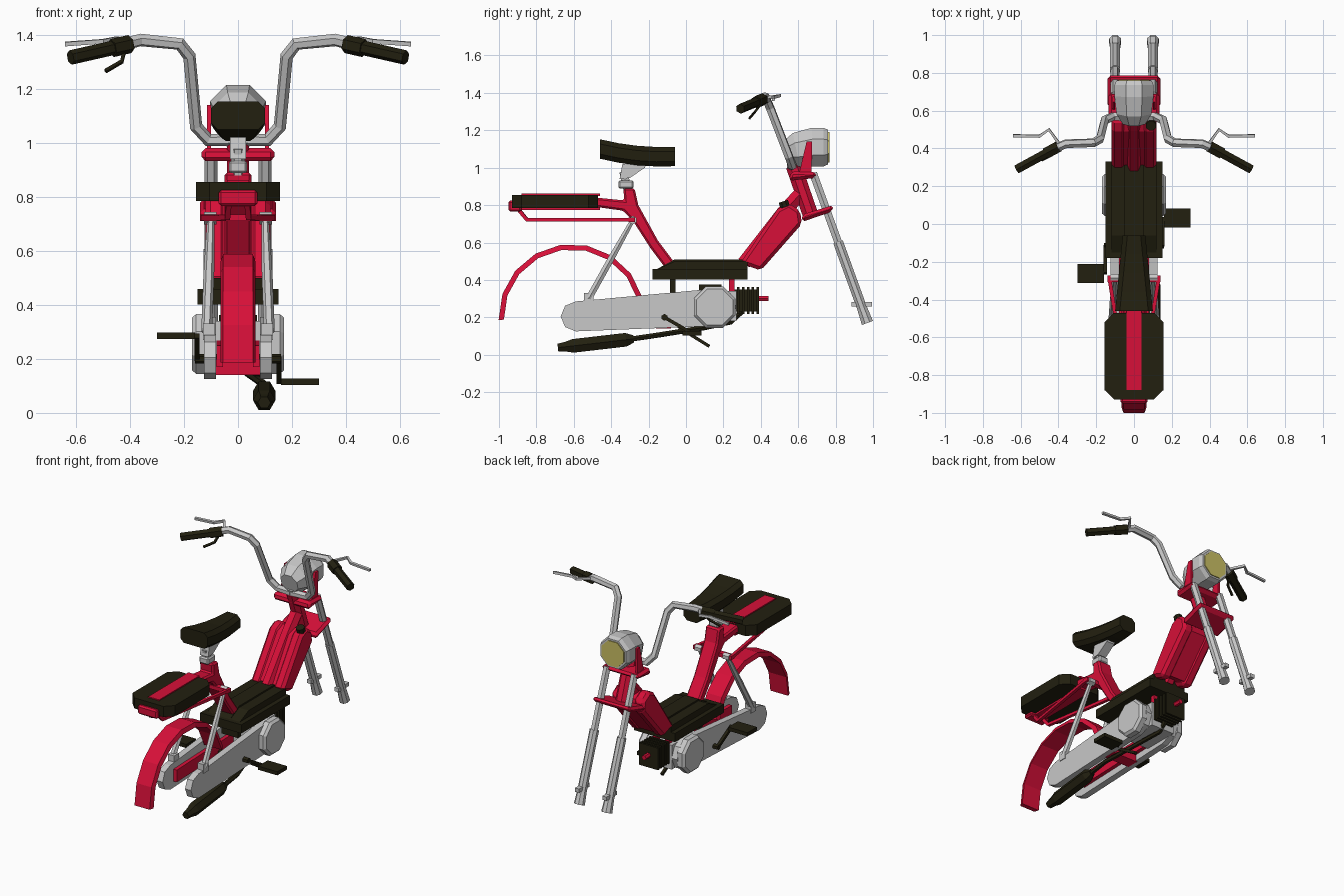
import bpy, bmesh, math
from mathutils import Vector

cube = bpy.data.objects.get("Cube")
if cube:
    bpy.data.objects.remove(cube, do_unlink=True)


def material(name, *rgb):
    mat = bpy.data.materials.new(name)
    mat.use_nodes = True
    mat.diffuse_color = (*rgb, 1)
    mat.node_tree.nodes["Principled BSDF"].inputs["Base Color"].default_value = (*rgb, 1)
    return mat


RED = material("red paint", .68, .005, .04)
GREY = material("light grey metal", .58, .58, .58)
DARK = material("dark rubber", .016, .014, .005)
LENS = material("yellow lens", .6, .53, .13)


def loft(name, rings, mat, mirror=False, bevel=0):
    """Skin between equal-sized rings of points, with both ends capped."""
    bm = bmesh.new()
    loops = [[bm.verts.new(point) for point in ring] for ring in rings]
    for a, b in zip(loops, loops[1:]):
        for i in range(len(a)):
            bm.faces.new((a[i - 1], a[i], b[i], b[i - 1]))
    bm.faces.new(loops[0])
    bm.faces.new(loops[-1])
    bmesh.ops.recalc_face_normals(bm, faces=bm.faces)
    mesh = bpy.data.meshes.new(name)
    bm.to_mesh(mesh)
    bm.free()
    mesh.materials.append(mat)
    part = bpy.data.objects.new(name, mesh)
    bpy.context.collection.objects.link(part)
    if bevel:
        chamfer = part.modifiers.new("chamfer", 'BEVEL')
        chamfer.width, chamfer.segments = bevel, 1
    if mirror:
        part.modifiers.new("mirror", 'MIRROR')


def plate(name, profile, inner, outer, mat, **options):
    """Side profile of (y, z) points extruded across x."""
    loft(name, [[(x, y, z) for y, z in profile] for x in (inner, outer)], mat, **options)


def rectangle(y, z, length, height):
    return [(y + a * length / 2, z + b * height / 2) for a, b in ((-1, -1), (1, -1), (1, 1), (-1, 1))]


def box(name, half_width, y, z, length, height, mat, **options):
    plate(name, rectangle(y, z, length, height), -half_width, half_width, mat, **options)


def tube(name, path, radii, mat, sides=6, **options):
    """Faceted tube along a path; radii is one value or one per point."""
    points = [Vector(p) for p in path]
    if not isinstance(radii, list):
        radii = [radii] * len(points)
    across, rings = None, []
    for i, (point, radius) in enumerate(zip(points, radii)):
        before, after = points[max(i - 1, 0)], points[min(i + 1, len(points) - 1)]
        tangent = ((point - before).normalized() + (after - point).normalized()).normalized()
        if across is None:
            across = tangent.cross(Vector((0, 0, 1) if abs(tangent.x) > .8 else (1, 0, 0)))
        across = (across - tangent * across.dot(tangent)).normalized()
        other = tangent.cross(across)
        angles = [math.tau * (k + .5) / sides for k in range(sides)]
        rings.append([point + radius * (across * math.cos(a) + other * math.sin(a)) for a in angles])
    loft(name, rings, mat, **options)


def arc(y, z, radius, start, end, steps):
    angles = [math.radians(start + (end - start) * i / steps) for i in range(steps + 1)]
    return [(y + radius * math.cos(a), z + radius * math.sin(a)) for a in angles]


def cut_rectangle(w, h, cut):
    """Rectangle of half sizes w and h with its corners cut off."""
    quarter = [(w, h - cut), (w - cut, h)]
    right = [(a, -b) for a, b in reversed(quarter)] + quarter
    return right + [(-a, b) for a, b in reversed(right)]


def fork(t, x=.1):
    """Point on the raked fork line, from the clamp (0) to the axle (1)."""
    return Vector((x, .68 + .29 * t, .97 - .8 * t))


# Handlebar, grips and levers
tube("handlebar", [(0, .56, 1.01), (.11, .57, 1.01), (.155, .55, 1.06), (.18, .45, 1.32),
                   (.215, .43, 1.365), (.36, .425, 1.38), (.46, .38, 1.355)], .024, GREY, mirror=True)
grip_start, grip_end = Vector((.4, .41, 1.365)), Vector((.62, .29, 1.315))
tube("grip", [grip_start, grip_end], .027, DARK, mirror=True)
tube("lever_mount", [grip_start, grip_start.lerp(grip_end, .3)], .034, DARK, mirror=True)
tube("brake_lever", [(.4, .43, 1.375), (.45, .5, 1.385), (.5, .465, 1.375), (.64, .467, 1.365)],
     .011, GREY, sides=4, mirror=True)
tube("choke_lever", [(-.42, .4, 1.34), (-.43, .37, 1.3), (-.49, .34, 1.265)], .009, DARK, sides=4)

# Headlight
tube("headlight_shell", [(0, .535, 1.08), (0, .59, 1.095), (0, .68, 1.11), (0, .735, 1.11), (0, .76, 1.11)],
     [.065, .1, .112, .112, .1], GREY, sides=8)
tube("headlight_lens", [(0, .75, 1.11), (0, .766, 1.11)], .088, LENS, sides=8)
plate("headlight_bracket", [(.6, .95), (.67, .95), (.675, 1.14), (.645, 1.14)], .1, .115, RED, mirror=True)

# Steering head, clamps and fork
tube("steering_head", [(0, .665, .75), (0, .575, 1.01)], .045, RED, sides=8)
tube("handlebar_stem", [(0, .59, .97), (0, .565, 1.04)], .032, GREY)
plate("upper_fork_clamp", [(.55, .93), (.69, .945), (.7, .975), (.56, .98)], -.135, .135, RED, bevel=.015)
plate("lower_fork_crown", [(.62, .71), (.78, .765), (.79, .8), (.62, .75)], -.14, .14, RED, bevel=.015)
tube("fork_upper_tube", [fork(0), fork(.5)], .024, GREY, mirror=True)
tube("fork_lower_leg", [fork(.46), fork(.9), fork(1)], [.029, .029, .034], GREY, sides=8, mirror=True)
plate("axle_lug", rectangle(.94, .27, .11, .025), .085, .115, GREY, mirror=True)

# Fuel tank: two lobes either side of a slightly smaller core
tank = [(.29, .49), (.4, .45), (.62, .7), (.61, .77), (.55, .81), (.49, .78)]
middle = sum((Vector(p) for p in tank), Vector((0, 0))) / len(tank)
plate("tank_lobe", tank, .045, .12, RED, mirror=True, bevel=.018)
plate("tank_core", [middle.lerp(Vector(p), .9) for p in tank], -.06, .06, RED)
tube("frame_spine", [(0, .31, .49), (0, .52, .76), (0, .61, .86)], .042, RED)
tube("fuel_cap", [(.09, .53, .79), (.09, .52, .82)], .028, DARK, sides=8)

# Footboard with a raised, ribbed centre
box("footboard", .15, .075, .43, .51, .057, DARK)
for name, half_width, top in (("footboard_hump", .05, .51), ("footboard_shoulders", .12, .5)):
    plate(name, [(-.17, .45), (.33, .45), (.33, top), (-.06, top)], -half_width, half_width, DARK)

# Seat tube and saddle
plate("seat_tube", [(-.335, .89), (-.275, .89), (-.255, .8), (-.15, .61), (-.06, .49), (0, .45), (-.1, .45),
                    (-.19, .57), (-.28, .71), (-.335, .77), (-.48, .79), (-.48, .84), (-.33, .825)],
      -.05, .05, RED, bevel=.01)
tube("seat_post", [(0, -.31, .87), (0, -.335, .98)], .025, GREY)
box("seat_clamp", .034, -.32, .91, .08, .045, GREY, bevel=.008)
plate("saddle_bracket", [(-.355, .94), (-.3, .945), (-.22, 1), (-.21, 1.03), (-.34, 1.02)], -.03, .03, GREY)
saddle_sections = []
for t in (0, .25, .5, .75, 1):
    section = cut_rectangle(.1 - .04 * t, .052, .025)
    saddle_sections.append([(x, .4 * t - .46, 1.1 - .1 * t + .06 * t * t + z) for x, z in section])
loft("saddle", saddle_sections, DARK)

# Rear carrier pad, tail light and rails
loft("carrier_pad", [[(x, y - .7, z) for x, y in cut_rectangle(.155, .23, .05)] for z in (.785, .855)], DARK)
for name, height in (("carrier_stripe", .856), ("carrier_under_strip", .78)):
    box(name, .04, -.67, height, .42, .012, RED)
box("tail_light", .072, -.915, .795, .07, .06, RED, bevel=.01)
tube("carrier_rail", [(.13, -.29, .722), (.04, -.85, .722), (.035, -.89, .77)], .014, RED, sides=4, mirror=True)
box("carrier_cross_bar", .14, -.29, .722, .035, .025, RED)

# Rear mudguard: a shallow channel swept round the wheel
outer, inner = (arc(-.61, .2, radius, 182, 16, 8) for radius in (.392, .364))
loft("rear_mudguard", [[(-.065, *q), (-.055, *p), (.055, *p), (.065, *q)] for p, q in zip(outer, inner)], RED)

# Rear shock absorbers
top, foot = Vector((.1, -.285, .72)), Vector((.116, -.52, .3))
tube("shock_absorber", [top, top.lerp(foot, .5), foot], [.014, .02, .02], GREY, mirror=True)
tube("shock_mount", [(.08, *top.yz), (.125, *top.yz)], .023, GREY, mirror=True)
plate("shock_foot", rectangle(*foot.yz, .05, .06), .085, .13, GREY, mirror=True)

# Drive covers and swing arm
cover = arc(-.59, .205, .08, 90, 270, 4) + arc(.17, .255, .1, -90, 90, 4)
plate("chain_cover", cover, .082, .125, GREY, mirror=True)
tube("round_engine_cover", [(x, .153, .255) for x in (.12, .155, .17)], [.12, .12, .105], GREY, sides=8, mirror=True)
plate("swing_arm", [(-.56, .17), (.1, .19), (.1, .27), (-.56, .25)], .055, .08, RED, mirror=True)
box("pivot_bracket", .09, -.12, .17, .08, .06, RED)

# Engine with cooling fins
box("crankcase", .085, .15, .26, .24, .16, GREY)
box("cylinder_barrel", .055, .325, .29, .13, .12, DARK)
for i in range(5):
    box(f"cooling_fin_{i}", .07, .28 + .026 * i, .29, .013, .145, DARK)
tube("spark_plug", [(0, .39, .3), (0, .44, .3)], .016, RED)
box("air_filter", .06, .13, .355, .12, .04, DARK)
box("rear_engine_hanger", .06, -.07, .36, .03, .1, DARK)
plate("front_engine_hanger", rectangle(.245, .365, .03, .09), .03, .06, RED, mirror=True)

# Exhaust
tube("exhaust_pipe", [(0, .3, .23), (0, .24, .175), (.04, .1, .145), (.097, -.15, .105), (.097, -.32, .08)],
     .015, DARK)
muffler_start, muffler_end = Vector((.097, -.28, .085)), Vector((.097, -.685, .038))
tube("muffler", [muffler_start.lerp(muffler_end, t) for t in (0, .1, .8, .9, 1)],
     [.022, .042, .042, .03, .024], DARK)

# Cranks, pedals and side stand
axle = Vector((0, -.115, .2))
swing = Vector((0, .147, -.085))
right = Vector((1, 0, 0))
tube("crank_axle", [axle - right * .16, axle + right * .16], .018, DARK)
for name, side in (("left", 1), ("right", -1)):
    start = axle + right * side * .152
    end = start + swing * side
    tube(f"{name}_crank_arm", [start, end], .013, DARK, sides=4)
    plate(f"{name}_pedal", rectangle(*end.yz, .1, .024), side * .16, side * .3, DARK)
tube("stand_leg", [(.05, -.1, .19), (.085, .02, .11), (.09, .125, .045)], .012, DARK, sides=4)
